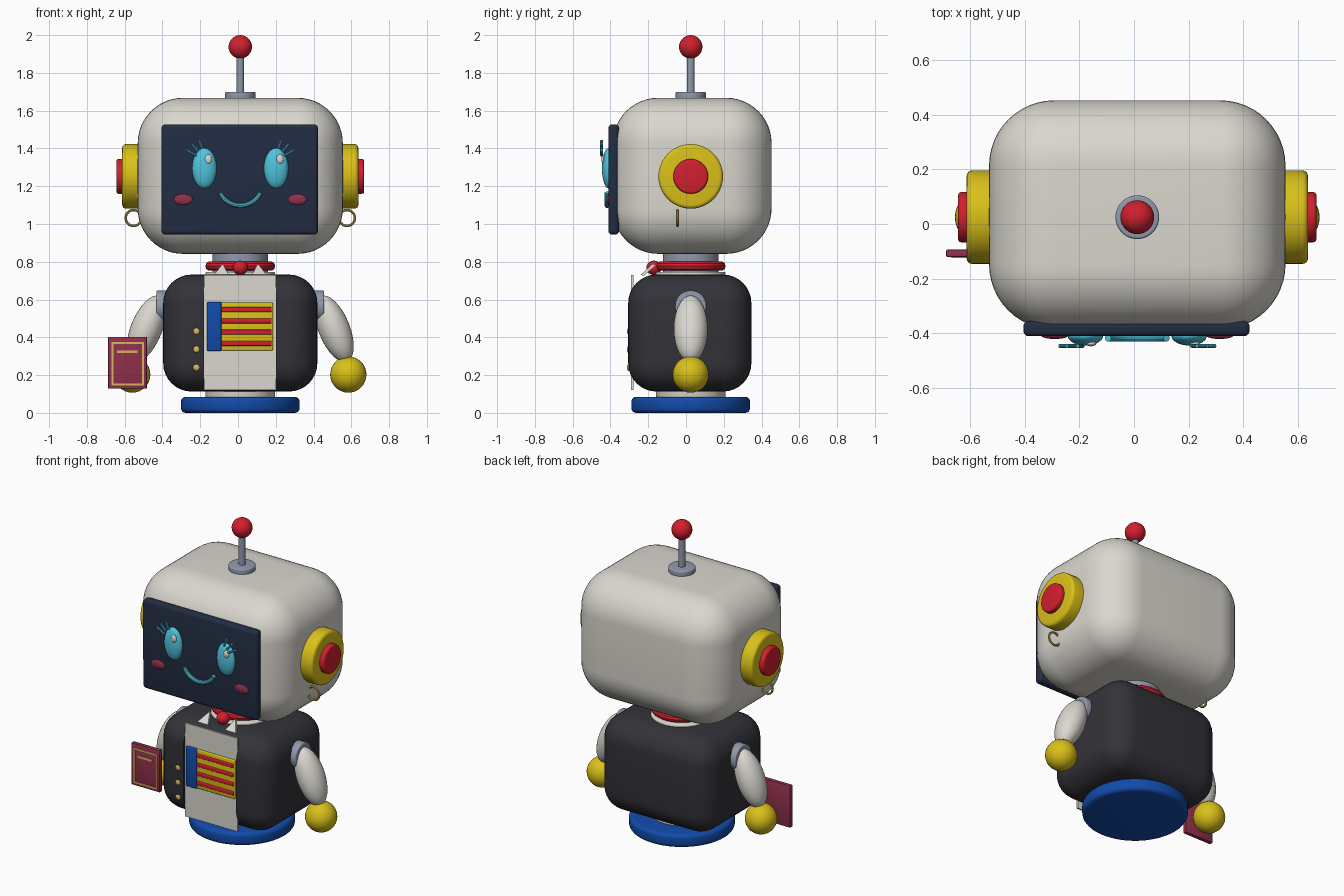
import bpy, bmesh, math
from mathutils import Matrix, Vector

if "Cube" in bpy.data.objects:
    bpy.data.objects.remove(bpy.data.objects["Cube"])

CX, CY = 0.012, 0.025          # symmetry axis of the robot


def material(name, rgb):
    m = bpy.data.materials.new(name)
    m.diffuse_color = (*rgb, 1)
    m.use_nodes = True
    m.node_tree.nodes["Principled BSDF"].inputs["Base Color"].default_value = m.diffuse_color
    return m


CREAM = material("cream", (0.70, 0.68, 0.62))
CHARCOAL = material("charcoal", (0.032, 0.032, 0.040))
NAVY = material("navy", (0.016, 0.026, 0.056))
BLUE = material("blue", (0.006, 0.07, 0.40))
RED = material("red", (0.65, 0.014, 0.027))
YELLOW = material("yellow", (0.70, 0.53, 0.01))
CYAN = material("cyan", (0.08, 0.55, 0.72))
GREY = material("grey", (0.28, 0.32, 0.41))
MAROON = material("maroon", (0.28, 0.03, 0.07))
GOLD = material("gold", (0.68, 0.46, 0.12))


def finish(name, bm, mat):
    bmesh.ops.recalc_face_normals(bm, faces=bm.faces[:])
    me = bpy.data.meshes.new(name)
    bm.to_mesh(me)
    bm.free()
    ob = bpy.data.objects.new(name, me)
    bpy.context.collection.objects.link(ob)
    me.materials.append(mat)
    return ob


def box(name, mat, lo, hi, bevel=0.0, seg=3):
    lo, hi = Vector(lo), Vector(hi)
    bm = bmesh.new()
    bmesh.ops.create_cube(bm, size=1, matrix=Matrix.Translation((lo + hi) / 2) @ Matrix.Diagonal((*(hi - lo), 1)))
    if bevel:
        bmesh.ops.bevel(bm, geom=bm.edges[:], offset=bevel, segments=seg, profile=0.5, affect='EDGES')
    return finish(name, bm, mat)


def ellipsoid(name, mat, centre, radii, tilt=0.0, seg=32):
    bm = bmesh.new()
    m = Matrix.Translation(centre) @ Matrix.Rotation(tilt, 4, 'Y') @ Matrix.Diagonal((*radii, 1))
    bmesh.ops.create_uvsphere(bm, u_segments=seg, v_segments=seg // 2, radius=1, matrix=m)
    return finish(name, bm, mat)


def cylinder(name, mat, a, b, r, bevel=0.0, seg=48):
    a, b = Vector(a), Vector(b)
    d = b - a
    bm = bmesh.new()
    m = Matrix.Translation((a + b) / 2) @ d.to_track_quat('Z', 'Y').to_matrix().to_4x4()
    bmesh.ops.create_cone(bm, cap_ends=True, segments=seg, radius1=r, radius2=r, depth=d.length, matrix=m)
    if bevel:
        rims = [e for e in bm.edges if any(len(f.verts) > 4 for f in e.link_faces)]
        bmesh.ops.bevel(bm, geom=rims, offset=bevel, segments=4, profile=0.5, affect='EDGES')
    return finish(name, bm, mat)


def tube(name, mat, pts, r, closed=False):
    cu = bpy.data.curves.new(name, 'CURVE')
    cu.dimensions = '3D'
    cu.bevel_depth, cu.bevel_resolution, cu.use_fill_caps = r, 3, True
    sp = cu.splines.new('POLY')
    sp.points.add(len(pts) - 1)
    for p, q in zip(sp.points, pts):
        p.co = (*q, 1)
    sp.use_cyclic_u = closed
    tmp = bpy.data.objects.new(name, cu)
    bpy.context.collection.objects.link(tmp)
    bpy.context.view_layer.update()
    bm = bmesh.new()
    bm.from_mesh(tmp.to_mesh())
    bpy.data.objects.remove(tmp)
    return finish(name, bm, mat)


def circle(n, fn):
    return [fn(math.cos(2 * math.pi * i / n), math.sin(2 * math.pi * i / n)) for i in range(n)]


# Base, jacket with a front opening, and shirt
cylinder("base", BLUE, (CX, CY, 0), (CX, CY, 0.085), 0.314, 0.025, 64)
cylinder("shirt_core", CREAM, (CX, CY, 0.08), (CX, CY, 0.747), 0.185, 0.01)
jacket = box("jacket", CHARCOAL, (-0.396, -0.306, 0.113), (0.42, 0.346, 0.732), 0.15, 8)
cutter = box("opening_cutter", CHARCOAL, (-0.18, -0.6, 0), (0.20, -0.278, 1))
mod = jacket.modifiers.new("opening", 'BOOLEAN')
mod.operation, mod.object, mod.solver = 'DIFFERENCE', cutter, 'EXACT'
bpy.context.view_layer.objects.active = jacket
bpy.ops.object.modifier_apply(modifier="opening")
bpy.data.objects.remove(cutter)
box("shirt_front", CREAM, (-0.18, -0.29, 0.12), (0.20, -0.279, 0.73))

# Chest emblem and buttons
box("emblem_plate", YELLOW, (-0.16, -0.300, 0.33), (0.185, -0.285, 0.585), 0.006)
box("emblem_blue_band", BLUE, (-0.165, -0.307, 0.328), (-0.088, -0.285, 0.587), 0.006)
for i in range(4):
    z = 0.547 - 0.0597 * i
    box(f"emblem_stripe_{i}", RED, (-0.088, -0.306, z - 0.013), (0.178, -0.29, z + 0.013), 0.005)
for i in range(3):
    ellipsoid(f"button_{i}", GOLD, (-0.22, -0.304, 0.432 - 0.096 * i), (0.018, 0.009, 0.018), seg=16)

# Neck, scarf ring and knot
cylinder("neck", GREY, (CX, CY, 0.70), (CX, CY, 0.88), 0.147)
tube("neck_ring", RED, circle(48, lambda c, s: (CX + 0.16 * c, CY + 0.16 * s, 0.777)), 0.025, True)
ellipsoid("knot", RED, (CX, -0.17, 0.768), (0.04, 0.04, 0.038))

# Head, screen and antenna
box("head", CREAM, (-0.531, -0.387, 0.842), (0.555, 0.453, 1.668), 0.24, 12)
box("screen", NAVY, (-0.405, -0.411, 0.944), (0.423, -0.355, 1.527), 0.02, 4)
cylinder("antenna_foot", GREY, (CX, CY, 1.655), (CX, CY, 1.70), 0.08, 0.008)
cylinder("antenna_rod", GREY, (CX, CY, 1.68), (CX, CY, 1.90), 0.02, seg=24)
ellipsoid("antenna_ball", RED, (CX, CY, 1.938), (0.062, 0.062, 0.062))

# Smile
smile = []
for i in range(25):
    t = i / 12 - 1
    smile.append((CX + 0.107 * math.sin(t * 1.15) / math.sin(1.15), -0.418,
                  1.098 + 0.068 * (1 - math.cos(t * 1.15)) / (1 - math.cos(1.15))))
tube("smile", CYAN, smile, 0.013)

# Parts repeated on both sides
for side, s in (("left", -1), ("right", 1)):
    # Eye, highlight, lashes and cheek
    ellipsoid(f"{side}_eye", CYAN, (CX + s * 0.19, -0.409, 1.295), (0.065, 0.036, 0.107))
    hx = -0.157 if s < 0 else 0.222
    ellipsoid(f"{side}_eye_glint", CREAM, (hx, -0.438, 1.343), (0.019, 0.01, 0.025), seg=16)
    for i, (x0, z0, x1, z1) in enumerate(((0.232, 1.362, 0.286, 1.392),
                                          (0.222, 1.382, 0.258, 1.425),
                                          (0.200, 1.398, 0.219, 1.443))):
        tube(f"{side}_lash_{i}", CYAN, [(CX + s * x0, -0.447, z0), (CX + s * x1, -0.447, z1)], 0.007)
    ellipsoid(f"{side}_cheek", MAROON, (CX + s * 0.302, -0.409, 1.13), (0.05, 0.012, 0.029))
    # Ear and earring
    cylinder(f"{side}_ear", YELLOW, (CX + s * 0.50, CY, 1.252), (CX + s * 0.625, CY, 1.252), 0.171, 0.02)
    cylinder(f"{side}_ear_cap", RED, (CX + s * 0.60, CY, 1.252), (CX + s * 0.656, CY, 1.252), 0.092, 0.012)
    tube(f"{side}_earring", GOLD,
         circle(32, lambda c, q: (CX + s * 0.565 + 0.042 * c, -0.045, 1.032 + 0.042 * q)), 0.007, True)
    # Shoulder, arm and hand
    cylinder(f"{side}_shoulder", GREY, (CX + s * 0.36, CY, 0.565), (CX + s * 0.444, CY, 0.565), 0.083, 0.006)
    ellipsoid(f"{side}_arm", CREAM, (CX + s * 0.497, CY, 0.445), (0.083, 0.09, 0.187), tilt=-s * 0.38)
    ellipsoid(f"{side}_hand", YELLOW, (CX + s * 0.572, CY, 0.203), (0.096, 0.096, 0.096))
    # Collar point
    bm = bmesh.new()
    corners = ((0.139, -0.24, 0.732), (0.062, -0.24, 0.732), (0.093, -0.175, 0.79))
    front = [bm.verts.new((CX + s * x, y, z)) for x, y, z in corners]
    back = [bm.verts.new((CX + s * x, y + 0.015, z - 0.008)) for x, y, z in corners]
    bm.faces.new(front)
    bm.faces.new(back)
    for i in range(3):
        j = (i + 1) % 3
        bm.faces.new((front[i], front[j], back[j], back[i]))
    finish(f"{side}_collar_point", bm, CREAM)

# Book with a gold frame and title bar
box("book", MAROON, (-0.688, -0.120, 0.128), (-0.482, -0.094, 0.402), 0.004, 2)
FY = (-0.125, -0.118)
for name, x0, x1, z0, z1 in (("frame_left", -0.669, -0.659, 0.145, 0.375),
                             ("frame_right", -0.507, -0.497, 0.145, 0.375),
                             ("frame_bottom", -0.669, -0.497, 0.145, 0.155),
                             ("frame_top", -0.669, -0.497, 0.365, 0.375),
                             ("title_bar", -0.64, -0.533, 0.317, 0.331)):
    box(f"book_{name}", GOLD, (x0, FY[0], z0), (x1, FY[1], z1))

# Smooth shading with sharp creases
bpy.ops.object.select_all(action='SELECT')
bpy.ops.object.shade_smooth_by_angle(angle=math.radians(35))
